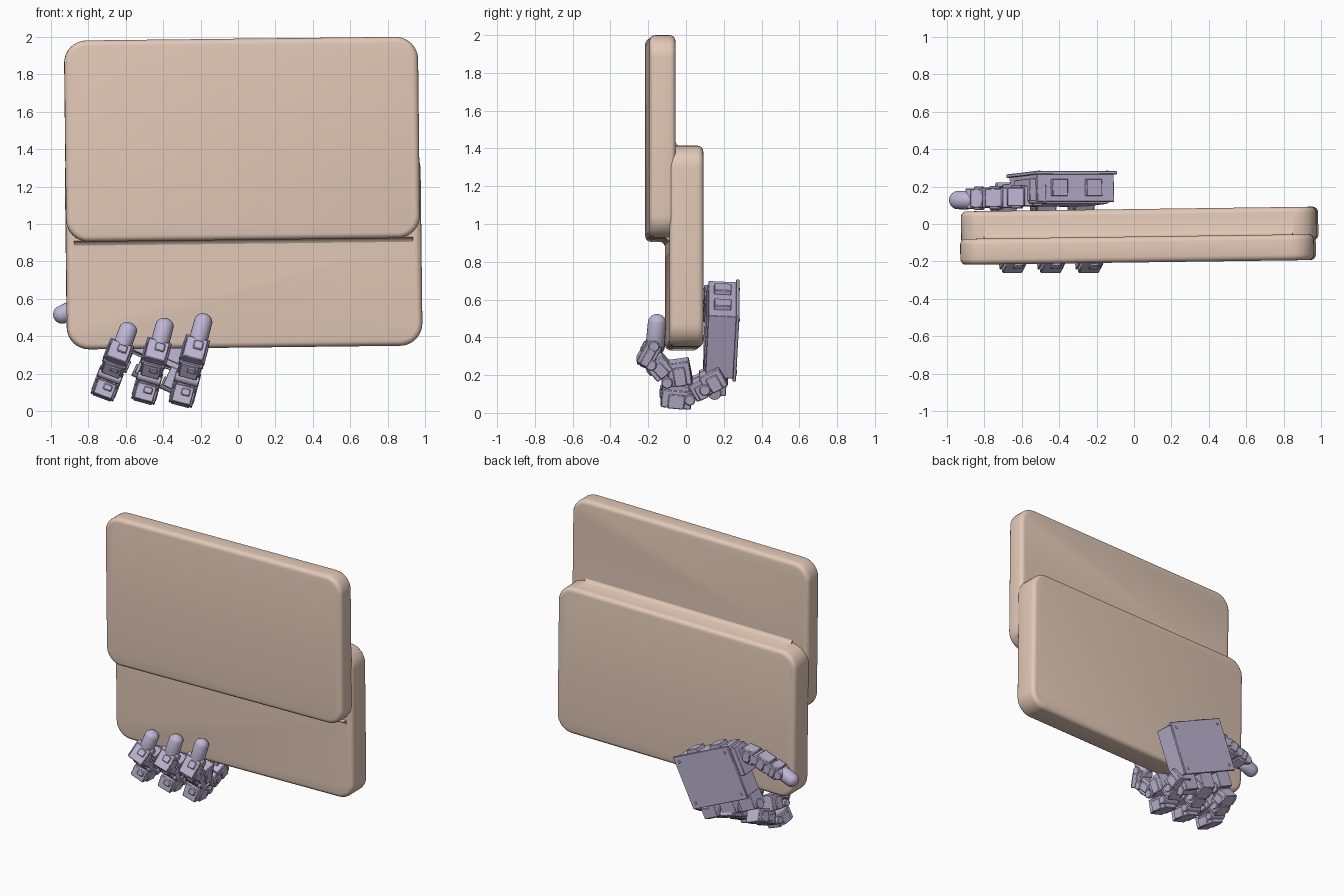
import bpy, bmesh, math
from mathutils import Matrix, Vector

if "Cube" in bpy.data.objects:
    bpy.data.objects.remove(bpy.data.objects["Cube"])

T, R = Matrix.Translation, Matrix.Rotation


def material(name, rgb):
    m = bpy.data.materials.new(name)
    m.diffuse_color = (*rgb, 1)
    m.use_nodes = True
    m.node_tree.nodes["Principled BSDF"].inputs["Base Color"].default_value = m.diffuse_color
    return m


SLAB = material("tan", (0.76, 0.58, 0.47))
HAND = material("lavender", (0.52, 0.47, 0.66))


def finish(bm, name, mat, bevel=0):
    bmesh.ops.recalc_face_normals(bm, faces=bm.faces)
    me = bpy.data.meshes.new(name)
    bm.to_mesh(me)
    bm.free()
    ob = bpy.data.objects.new(name, me)
    bpy.context.collection.objects.link(ob)
    me.materials.append(mat)
    bpy.ops.object.select_all(action='DESELECT')
    ob.select_set(True)
    bpy.context.view_layer.objects.active = ob
    if bevel:
        b = ob.modifiers.new("bevel", 'BEVEL')
        b.width, b.segments, b.limit_method = bevel, 1, 'ANGLE'
        b.angle_limit = math.radians(50)
    bpy.ops.object.shade_smooth_by_angle(angle=math.radians(35))
    return ob


def box(bm, m, sx, sy, sz):
    bmesh.ops.create_cube(bm, size=1, matrix=m @ Matrix.Diagonal((sx, sy, sz, 1)))


def disc(bm, m, r, length, seg=16):
    # cylinder along local x
    bmesh.ops.create_cone(bm, cap_ends=True, segments=seg, radius1=r, radius2=r,
                          depth=length, matrix=m @ R(math.pi / 2, 4, 'Y'))


def capsule(bm, m, r, length):
    vs = bmesh.ops.create_uvsphere(bm, u_segments=20, v_segments=12, radius=r)["verts"]
    for v in vs:
        v.co.z += length / 2 if v.co.z > 1e-4 else -length / 2
        v.co = m @ v.co


# ---- two overlapping rounded slabs fused into one stepped block
def rounded_slab(name, x0, x1, y0, y1, z0, z1, corner=0.12, edge=0.03):
    bm = bmesh.new()
    box(bm, T(((x0 + x1) / 2, (y0 + y1) / 2, (z0 + z1) / 2)), x1 - x0, y1 - y0, z1 - z0)
    along_y = [e for e in bm.edges if abs(e.verts[0].co.y - e.verts[1].co.y) > 0.01]
    bmesh.ops.bevel(bm, geom=along_y, offset=corner, segments=8, profile=0.5, affect='EDGES')
    rim = [e for e in bm.edges if abs(e.verts[0].co.y - e.verts[1].co.y) < 0.001]
    bmesh.ops.bevel(bm, geom=rim, offset=edge, segments=4, profile=0.5, affect='EDGES')
    return finish(bm, name, SLAB)


def step_fillet(name, y, z, sy, sz, x0, x1):
    # concave quarter fillet filling an inner corner at (y, z)
    pts = [(y - sy * .01, z - sz * .01)]
    pts += [(y + sy * (1 - math.sin(a)), z + sz * (1 - math.cos(a)))
            for a in [i * math.pi / 10 for i in range(6)]]
    bm = bmesh.new()
    f = bm.faces.new([bm.verts.new((x0, *p)) for p in pts])
    ext = bmesh.ops.extrude_face_region(bm, geom=[f])["geom"]
    bmesh.ops.translate(bm, vec=(x1 - x0, 0, 0),
                        verts=[v for v in ext if isinstance(v, bmesh.types.BMVert)])
    return finish(bm, name, SLAB)


slab = rounded_slab("stepped_slab", -0.923, 0.976, -0.10, 0.08, 0.34, 1.405)
upper = rounded_slab("upper_slab", -0.922, 0.968, -0.205, -0.067, 0.915, 1.99)
extras = [upper,
          step_fillet("back_fillet", -0.07, 1.40, 0.04, 0.04, -0.80, 0.85),
          step_fillet("front_fillet", -0.097, 0.92, -0.04, -0.04, -0.88, 0.93)]
tilt = T((0.028, 0, 1.16)) @ R(0.0135, 4, 'Z') @ R(-0.0115, 4, 'Y') @ T((-0.028, 0, -1.16))
bpy.context.view_layer.objects.active = slab
for other in extras:
    mod = slab.modifiers.new("join", 'BOOLEAN')
    mod.operation, mod.object, mod.solver = 'UNION', other, 'EXACT'
    bpy.ops.object.modifier_apply(modifier=mod.name)
    bpy.data.objects.remove(other)
slab.data.transform(tilt)
bpy.ops.object.select_all(action='DESELECT')
slab.select_set(True)
bpy.ops.object.shade_smooth_by_angle(angle=math.radians(35))

# ---- palm housing with back cover, screws and knuckle motors
bm = bmesh.new()
P = T((-0.385, 0.185, 0.44)) @ R(0.42, 4, 'Y') @ R(-0.05, 4, 'X')
box(bm, P, 0.45, 0.15, 0.36)
box(bm, P @ T((0, 0.08, 0)), 0.48, 0.018, 0.38)
box(bm, P @ T((0, -0.07, 0.0)), 0.40, 0.03, 0.30)
box(bm, P @ T((-0.235, -0.01, 0.06)), 0.05, 0.12, 0.20)
for i in (-1, 1):
    for k in (-1, 1):
        disc(bm, P @ T((i * 0.2, 0.09, k * 0.15)) @ R(math.pi / 2, 4, 'Z'), 0.01, 0.006, 10)
    box(bm, P @ T((i * 0.1, 0, 0.19)), 0.09, 0.09, 0.03)
for x in (-0.165, 0, 0.165):
    K = P @ T((x, -0.02, -0.23))
    box(bm, K, 0.115, 0.12, 0.11)
    box(bm, K @ T((0, 0.0, 0.05)), 0.08, 0.09, 0.06)
    disc(bm, K @ T((0, 0, -0.04)), 0.035, 0.135)
finish(bm, "palm", HAND, 0.006)

# ---- fingers: chain of motor boxes (y, height, width, depth, tall, turn)
LINKS = [(0.145, 0.175, 0.11, 0.12, 0.11, 0.5),
         (0.075, 0.125, 0.10, 0.09, 0.10, 0.5),
         (-0.05, 0.075, 0.105, 0.16, 0.10, -0.1),
         (-0.035, 0.215, 0.095, 0.12, 0.13, 0.15),
         (-0.14, 0.245, 0.10, 0.11, 0.10, 0.7),
         (-0.195, 0.325, 0.115, 0.085, 0.13, -0.5)]
JOINTS = [(0.10, 0.13), (0.02, 0.075), (-0.10, 0.17), (-0.185, 0.27), (-0.17, 0.375)]


def finger(name, x, z, lean, stretch):
    bm = bmesh.new()
    F = T((x, 0, z)) @ R(lean, 4, 'Y') @ Matrix.Diagonal((1, 1, stretch, 1))
    for y, h, w, d, t, turn in LINKS:
        M = F @ T((0, y, h)) @ R(turn, 4, 'X')
        box(bm, M, w, d, t)
        for s in (-1, 1):  # bracket cheeks
            box(bm, M @ T((s * (w / 2 + 0.006), 0, -t * 0.1)), 0.012, d * 0.55, t * 0.8)
        box(bm, M @ T((0.012, -d / 2, t * 0.15)), w * 0.45, 0.02, t * 0.4)
    for y, h in JOINTS:
        disc(bm, F @ T((0, y, h)), 0.03, 0.135)
    capsule(bm, F @ T((0.005, -0.158, 0.435)) @ R(-0.08, 4, 'X'), 0.05, 0.11)
    finish(bm, name, HAND, 0.005)


finger("outer_finger", -0.735, 0.055, 0.36, 0.83)
finger("middle_finger", -0.515, 0.03, 0.27, 0.90)
finger("inner_finger", -0.315, 0.012, 0.26, 0.98)

# ---- thumb: motor boxes laid along a bent path, ending in a rounded tip
bm = bmesh.new()
path = [Vector(p) for p in ((-0.46, 0.17, 0.63), (-0.57, 0.15, 0.63), (-0.68, 0.14, 0.615),
                            (-0.79, 0.14, 0.575), (-0.865, 0.135, 0.55), (-0.965, 0.12, 0.505))]
for i, (a, b) in enumerate(zip(path, path[1:])):
    d = b - a
    M = T((a + b) / 2) @ R(math.atan2(-d.z, d.x), 4, 'Y')
    if i == 4:
        capsule(bm, M @ R(math.pi / 2, 4, 'Y'), 0.05, 0.05)
        continue
    box(bm, M, d.length * 0.85, 0.10, 0.10)
    box(bm, M @ T((0, 0, 0.0)), d.length * 0.5, 0.125, 0.07)
    disc(bm, T(b) @ R(math.pi / 2, 4, 'Z'), 0.035, 0.11)
finish(bm, "thumb", HAND, 0.005)
